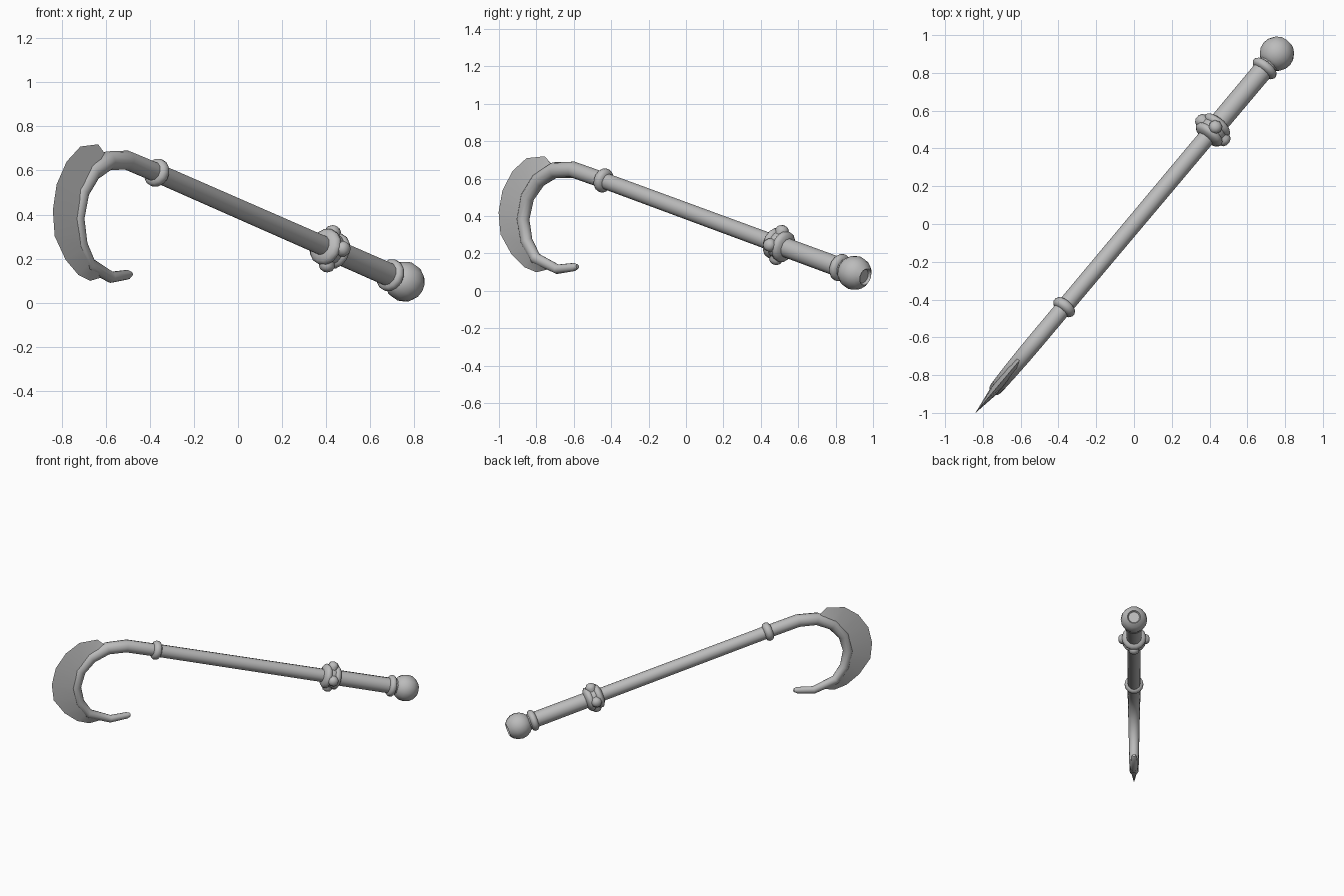
import bpy, bmesh, math
from mathutils import Vector

old = bpy.data.objects.get("Cube")
if old:
    bpy.data.objects.remove(old, do_unlink=True)

# The cane lies in one upright plane: ALONG runs down it, SIDE is across it
ALONG = Vector((0.643, 0.766, 0))
SIDE = Vector((0.766, -0.643, 0))
UP = Vector((0, 0, 1))

grey = bpy.data.materials.new("plain_grey")
grey.use_nodes = True
grey.diffuse_color = (0.5, 0.5, 0.5, 1)
bsdf = grey.node_tree.nodes["Principled BSDF"]
bsdf.inputs["Base Color"].default_value = grey.diffuse_color
bsdf.inputs["Roughness"].default_value = 0.6


def at(s, z):
    return ALONG * s + UP * z


START, END = at(-0.575, 0.59), at(1.172, 0.097)
AXIS = (END - START).normalized()
TOP = SIDE.cross(AXIS).normalized()
if TOP.z < 0:
    TOP = -TOP


def finish(name, bm, angle=40):
    bmesh.ops.recalc_face_normals(bm, faces=bm.faces)
    mesh = bpy.data.meshes.new(name)
    bm.to_mesh(mesh)
    bm.free()
    mesh.materials.append(grey)
    ob = bpy.data.objects.new(name, mesh)
    bpy.context.collection.objects.link(ob)
    bpy.ops.object.select_all(action='DESELECT')
    ob.select_set(True)
    bpy.context.view_layer.objects.active = ob
    bpy.ops.object.shade_smooth_by_angle(angle=math.radians(angle))
    return ob


def sweep(name, centres, radii, axis=None, sides=12, angle=50):
    """Round skin through the centres, square to the path or to a fixed axis."""
    bm = bmesh.new()
    rings = []
    for i, (c, r) in enumerate(zip(centres, radii)):
        t = axis or (centres[min(i + 1, len(centres) - 1)] - centres[max(i - 1, 0)]).normalized()
        a = SIDE if abs(t.dot(SIDE)) < 0.5 else UP
        b = t.cross(a).normalized()
        rings.append([bm.verts.new(c + r * (a * math.cos(k * math.tau / sides)
                                            + b * math.sin(k * math.tau / sides)))
                      for k in range(sides)])
    for p, q in zip(rings, rings[1:]):
        for k in range(sides):
            j = (k + 1) % sides
            bm.faces.new((p[k], p[j], q[j], q[k]))
    bm.faces.new(rings[0])
    bm.faces.new(rings[-1])
    return finish(name, bm, angle)


def turned(name, profile, origin=START, axis=AXIS, sides=12):
    return sweep(name, [origin + axis * t for t, r in profile], [r for t, r in profile], axis, sides)


def band(name, t, inner, outer, half):
    turned(name, [(t - half, inner), (t - half * 0.7, (inner + outer) / 2 + 0.004),
                  (t - half * 0.3, outer), (t + half * 0.3, outer),
                  (t + half * 0.7, (inner + outer) / 2 + 0.004), (t + half, inner)], sides=14)


# Straight shaft and thicker grip
turned("shaft", [(-0.02, 0.044), (1.28, 0.046)])
turned("grip", [(1.26, 0.053), (1.78, 0.054)])

# Raised bands
band("hook_band", 0, 0.044, 0.065, 0.028)
band("collar_band_front", 1.24, 0.05, 0.084, 0.03)
band("collar_core", 1.27, 0.05, 0.074, 0.05)
band("collar_band_back", 1.305, 0.05, 0.084, 0.03)
band("knob_band", 1.715, 0.05, 0.074, 0.026)

# Four studs round the collar
for i, d in enumerate((SIDE, TOP, -SIDE, -TOP)):
    turned(f"collar_stud_{i + 1}", [(0.05, 0.036), (0.085, 0.036), (0.1, 0.028), (0.108, 0.012)],
           START + AXIS * 1.272, d, 8)

# Round knob with a sunken end disc
knob = [(0.092 * math.cos(a), 0.092 * math.sin(a))
        for a in (math.radians(150 - 20 * k) for k in range(7))]
turned("knob", [(1.82 + x, r) for x, r in knob] + [(1.895, 0.042), (1.885, 0.038)], sides=14)

# Tapered hook
PATH = [at(s, z) for s, z in ((-0.56, 0.586), (-0.785, 0.647), (-0.918, 0.645), (-1.03, 0.59),
                              (-1.107, 0.5), (-1.138, 0.382), (-1.113, 0.265), (-1.05, 0.174),
                              (-0.897, 0.115), (-0.78, 0.127), (-0.757, 0.13))]
sweep("hook", PATH, [0.044, 0.044, 0.043, 0.04, 0.037, 0.035, 0.033, 0.031, 0.026, 0.022, 0.012])

# Wedge blade round the outside of the hook
EDGE = [at(s, z) for s, z in ((-0.944, 0.68), (-0.988, 0.719), (-1.113, 0.709), (-1.211, 0.64),
                              (-1.281, 0.537), (-1.308, 0.42), (-1.295, 0.302), (-1.218, 0.195),
                              (-1.128, 0.126), (-1.044, 0.099), (-0.96, 0.115))]
bm = bmesh.new()
rows = []
for i, e in enumerate(EDGE):
    f = 2 + 6 * i / (len(EDGE) - 1)
    k = min(int(f), 7)
    root = PATH[k].lerp(PATH[k + 1], f - k)
    rows.append([bm.verts.new(p) for p in (e, root + SIDE * 0.026, root - SIDE * 0.026)])
for p, q in zip(rows, rows[1:]):
    for k in range(3):
        j = (k + 1) % 3
        bm.faces.new((p[k], p[j], q[j], q[k]))
bm.faces.new(rows[0])
bm.faces.new(rows[-1])
finish("blade", bm, 30)
